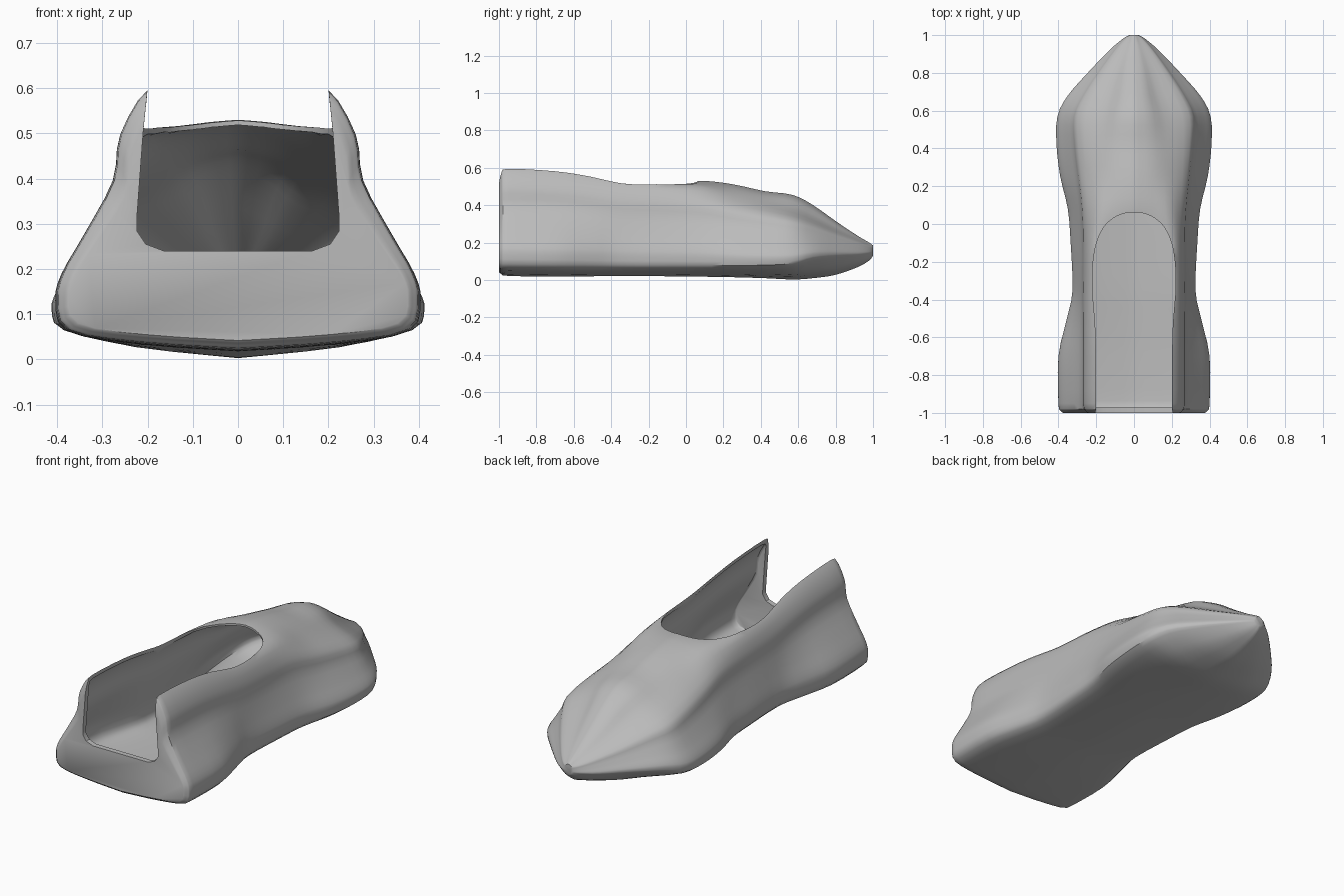
import bpy, bmesh

cube = bpy.data.objects.get("Cube")
if cube:
    bpy.data.objects.remove(cube, do_unlink=True)

grey = bpy.data.materials.new("plain grey")
grey.use_nodes = True
grey.diffuse_color = (0.5, 0.5, 0.5, 1)
grey.node_tree.nodes["Principled BSDF"].inputs["Base Color"].default_value = (0.5, 0.5, 0.5, 1)


def smooth_path(points, steps):
    """Catmull-Rom curve through tuples of any length."""
    out = []
    for i in range(len(points) - 1):
        a, b = points[max(i - 1, 0)], points[i]
        c, d = points[i + 1], points[min(i + 2, len(points) - 1)]
        for k in range(steps):
            t = k / steps
            out.append(tuple(
                q + t * (r - p + t * (2 * p - 5 * q + 4 * r - s + t * (3 * (q - r) + s - p))) / 2
                for p, q, r, s in zip(a, b, c, d)))
    return out + [points[-1]]


def loft(name, rings):
    """Closed skin through rings of 3D points."""
    bm = bmesh.new()
    rows = [[bm.verts.new(p) for p in ring] for ring in rings]
    n = len(rows[0])
    for a, b in zip(rows, rows[1:]):
        for i in range(n):
            j = (i + 1) % n
            bm.faces.new((a[i], a[j], b[j], b[i]))
    bm.faces.new(rows[0])
    bm.faces.new(rows[-1])
    bmesh.ops.recalc_face_normals(bm, faces=bm.faces)
    mesh = bpy.data.meshes.new(name)
    bm.to_mesh(mesh)
    bm.free()
    mesh.materials.append(grey)
    obj = bpy.data.objects.new(name, mesh)
    bpy.context.collection.objects.link(obj)
    return obj


def mirrored(half, y):
    """Ring from a half outline that starts and ends on the centre line."""
    return [(x, y, z) for x, z in half] + [(-x, y, z) for x, z in half[-2:0:-1]]


def hull_ring(station):
    y, keel, chine, width, shoulder, edge, rim, top = station
    rise = rim - chine
    half = [
        (0, keel),
        (0.55 * width, keel + 0.35 * (chine - keel)),
        (0.94 * width, chine),
        (width, chine + 0.13 * rise),
        (width - 0.11 * (width - shoulder), chine + 0.24 * rise),
        ((width + shoulder) / 2, chine + 0.4 * rise),
        (shoulder, chine + 0.62 * rise),
        (shoulder - 0.2 * (shoulder - edge), chine + 0.81 * rise),
        (edge, rim),
        (edge / 2, rim + 0.72 * (top - rim)),
        (0, top)]
    return mirrored(smooth_path(half, 3), y)


# Hull: y, keel, chine, width, shoulder, edge, rim, top
stations = [
    (-1, .042, .08, .375, .25, .195, .53, .53),
    (-.987, .032, .07, .39, .265, .195, .58, .58),
    (-.95, .022, .065, .4, .276, .195, .6, .6),
    (-.7, .018, .063, .4, .276, .195, .588, .588),
    (-.5, .02, .063, .355, .275, .2, .558, .558),
    (-.35, .022, .063, .325, .275, .21, .528, .528),
    (-.1, .02, .063, .335, .275, .21, .508, .51),
    (.08, .018, .063, .35, .283, .195, .495, .53),
    (.25, .015, .063, .39, .303, .19, .45, .512),
    (.42, .01, .065, .41, .322, .18, .415, .475),
    (.57, .003, .075, .405, .325, .165, .38, .455),
    (.68, .01, .105, .35, .275, .13, .335, .4),
    (.8, .028, .12, .245, .195, .095, .275, .315),
    (.92, .07, .13, .13, .105, .05, .22, .235),
    (.98, .105, .14, .06, .05, .025, .19, .2),
    (1, .13, .145, .025, .022, .012, .18, .185)]
hull = loft("hull", [hull_ring(s) for s in smooth_path(stations, 3)])

# Hollow inside: the same shape, one wall thickness smaller all round
wall = 0.01
inner = [(y * 0.985, keel + wall, chine + wall, *(v - wall for v in rest))
         for y, keel, chine, *rest in stations[1:-1]]
hollow = loft("hollow_cutter", [hull_ring(s) for s in smooth_path(inner, 3)])

# Open well through the top and front: y, half width
plan = [(-1.1, .2), (-.6, .2), (-.45, .206), (-.33, .212), (-.2, .207), (-.1, .19),
        (-.02, .155), (.03, .107), (.055, .053), (.062, .012)]
well_rings = []
for y, w in smooth_path(plan, 3):
    half = [(0, .24), (.82 * w, .24), (1.02 * w, .255), (1.12 * w, .285), (1.12 * w, .31),
            (1.05 * w, .5), (w, .6), (w, .8), (0, .8)]
    well_rings.append(mirrored(half, y))
well = loft("well_cutter", well_rings)

# Cut both out of the hull
bpy.context.view_layer.objects.active = hull
for cutter in (hollow, well):
    cutter.hide_render = True
    cut = hull.modifiers.new("cut", "BOOLEAN")
    cut.operation = "DIFFERENCE"
    cut.solver = "EXACT"
    cut.object = cutter
    bpy.ops.object.modifier_apply(modifier=cut.name)
    bpy.data.objects.remove(cutter, do_unlink=True)

bpy.ops.object.select_all(action="DESELECT")
hull.select_set(True)
bpy.ops.object.shade_smooth_by_angle(angle=0.6)
